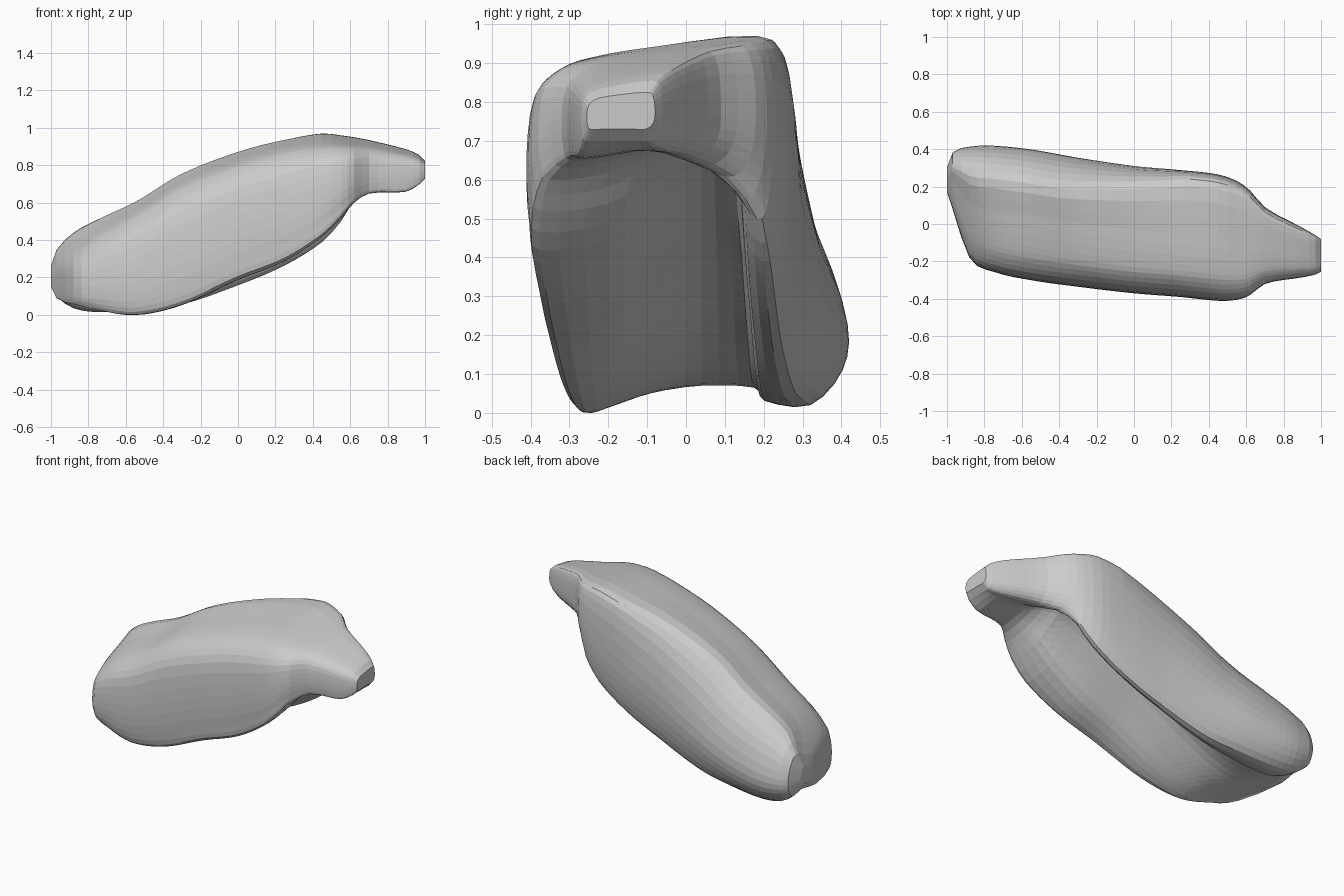
import bpy, bmesh

if "Cube" in bpy.data.objects:
    bpy.data.objects.remove(bpy.data.objects["Cube"])

# Stations along x: x, front y, back y, top front, top back, bottom front, bottom back, groove roof
STATIONS = [
    (-1.00, .17, .30, .22, .27, .15, .15, .16),
    (-.97, .08, .38, .27, .36, .09, .10, .11),
    (-.88, -.18, .41, .30, .46, .06, .04, .09),
    (-.75, -.255, .415, .41, .525, .03, .02, .07),
    (-.55, -.30, .395, .53, .61, .00, .03, .11),
    (-.30, -.335, .352, .69, .755, .055, .06, .23),
    (.00, -.37, .31, .81, .87, .19, .16, .40),
    (.25, -.39, .288, .88, .935, .29, .265, .52),
    (.45, -.41, .265, .905, .97, .42, .39, .62),
    (.55, -.405, .23, .905, .96, .52, .50, .66),
    (.62, -.38, .18, .90, .95, .60, .61, .68),
    (.70, -.32, .09, .89, .935, .65, .655, .68),
    (.90, -.285, -.02, .85, .885, .66, .68, .675),
    (.97, -.27, -.06, .83, .855, .70, .70, .70),
    (1.0, -.255, -.08, .81, .825, .73, .73, .73),
]


def lerp(a, b, t):
    return a + (b - a) * t


def ramp(x, a, b):
    return min(1, max(0, (x - a) / (b - a)))


def hermite(p0, p1, p2, p3, x0, x1, x2, x3, t):
    h = x2 - x1
    m1 = (p2 - p0) / (x2 - x0) * h
    m2 = (p3 - p1) / (x3 - x1) * h
    return ((2*t**3 - 3*t*t + 1) * p1 + (t**3 - 2*t*t + t) * m1
            + (3*t*t - 2*t**3) * p2 + (t**3 - t*t) * m2)


def stations(steps):
    s, n = STATIONS, len(STATIONS)
    for i in range(n - 1):
        a, b, c, d = s[max(i-1, 0)], s[i], s[i+1], s[min(i+2, n-1)]
        k = max(1, min(steps, round((c[0] - b[0]) / .045)))
        for j in range(k):
            t = j / k
            yield [lerp(b[0], c[0], t)] + [
                hermite(a[q], b[q], c[q], d[q], a[0], b[0], c[0], d[0], t) for q in range(1, 8)]
    yield s[-1]


def section(st):
    x, yf, yb, tf, tb, bf, bb, roof = st
    box = ramp(x, -.4, .3)                                   # squarer back shoulder uphill
    straight = ramp(x, -.97, -.8) * (1 - ramp(x, .55, .68))  # groove runs straight along x
    across = lambda u: lerp(yf, yb, u)
    under = lambda u, y: lerp(across(u), y, straight)
    # Outer shell: front wall, flat top, back wall
    outer = [(.05, 0), (.01, .14), (0, .45), (.03, .78), (.13, .93), (.26, .98), (.5, 1),
             (lerp(.74, .88, box), 1), (lerp(.91, .975, box), lerp(.76, .88, box)),
             (1, lerp(.42, .5, box)), (.98, .18)]
    pts = []
    for u, v in outer:
        top = lerp(tf, tb, min(1, u / .85))
        pts.append((across(u), lerp(lerp(bf, bb, u), top, v)))
    # Underside: back lobe edge, groove, front lobe lip
    inner = under(.7, min(.175 - .04 * x, yb - .06))
    pts += [(lerp(inner, yb, .55), bb),
            (inner, lerp(bb, roof, .2)),
            (inner - .03, lerp(bb, roof, .9)),
            (under(.55, .04), roof),
            (under(.4, -.08), lerp(bf, roof, .6)),
            (under(.22, -.2), lerp(bf, roof, .13))]
    return pts


def ring(st, sub):
    pts = section(st)
    out, n = [], len(pts)
    for i in range(n):
        a, b, c, d = (pts[(i + k) % n] for k in (-1, 0, 1, 2))
        for j in range(sub):
            y, z = (hermite(a[q], b[q], c[q], d[q], -1, 0, 1, 2, j / sub) for q in (0, 1))
            out.append((st[0], y, max(z, 0)))
    return out


# Saddle-like body: two lobes, grooved underside and a projecting knob in one loft
bm = bmesh.new()
rings = [[bm.verts.new(p) for p in ring(s, 3)] for s in stations(6)]
for r0, r1 in zip(rings, rings[1:]):
    n = len(r0)
    for i in range(n):
        bm.faces.new((r0[i], r0[(i + 1) % n], r1[(i + 1) % n], r1[i]))
bm.faces.new(rings[0])
bm.faces.new(rings[-1])
bmesh.ops.recalc_face_normals(bm, faces=bm.faces)
bmesh.ops.triangulate(bm, faces=bm.faces)
mesh = bpy.data.meshes.new("grooved_body")
bm.to_mesh(mesh)
bm.free()
body = bpy.data.objects.new("grooved_body", mesh)
bpy.context.collection.objects.link(body)
